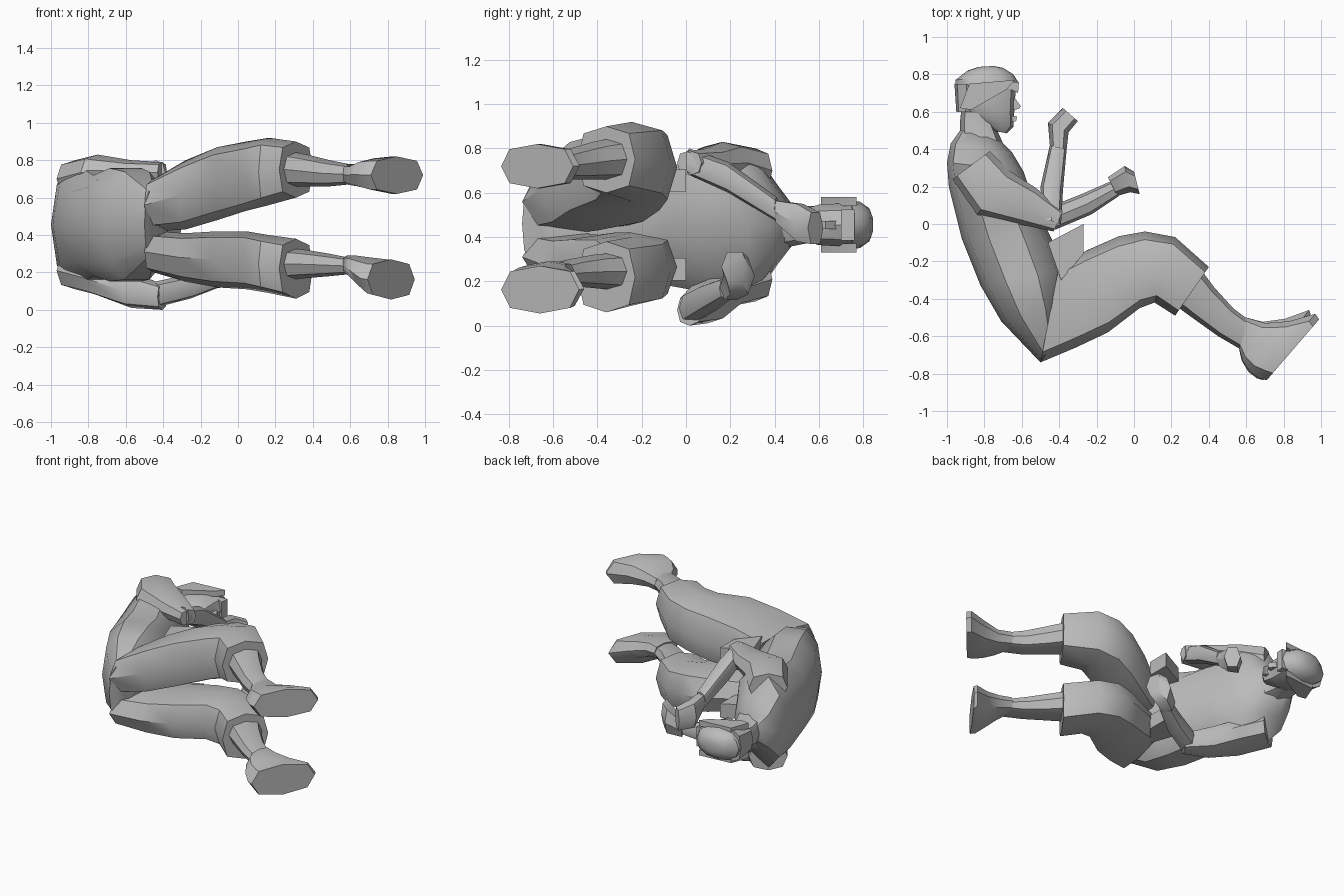
import bpy, bmesh, math
from mathutils import Vector

old = bpy.data.objects.get("Cube")
if old:
    bpy.data.objects.remove(old, do_unlink=True)

grey = bpy.data.materials.new("plain grey")
grey.use_nodes = True
grey.diffuse_color = (0.5, 0.5, 0.5, 1)
grey.node_tree.nodes["Principled BSDF"].inputs["Base Color"].default_value = (0.5, 0.5, 0.5, 1)
MID = 0.455  # height of the body's own plane of symmetry


def finish(name, bm, angle=38):
    bmesh.ops.recalc_face_normals(bm, faces=bm.faces)
    mesh = bpy.data.meshes.new(name)
    bm.to_mesh(mesh)
    bm.free()
    obj = bpy.data.objects.new(name, mesh)
    bpy.context.collection.objects.link(obj)
    mesh.materials.append(grey)
    bpy.ops.object.select_all(action='DESELECT')
    obj.select_set(True)
    bpy.context.view_layer.objects.active = obj
    bpy.ops.object.shade_smooth_by_angle(angle=math.radians(angle))
    return obj


def loft(name, rings, n=8, power=2.5, angle=38):
    """Skin rings, each given as front x, y, back x, y, low z, high z."""
    bm = bmesh.new()
    loops = []
    for fx, fy, bx, by, z0, z1 in rings:
        front, back = Vector((fx, fy, 0)), Vector((bx, by, 0))
        centre, half = (front + back) / 2, (front - back) / 2
        loop = []
        for i in range(n):
            a = math.tau * i / n
            c, s = math.cos(a), math.sin(a)
            u = math.copysign(abs(c) ** (2 / power), c)
            v = math.copysign(abs(s) ** (2 / power), s)
            p = centre + half * u
            p.z = (z0 + z1) / 2 + (z1 - z0) / 2 * v
            loop.append(bm.verts.new(p))
        loops.append(loop)
    for a, b in zip(loops, loops[1:]):
        for i in range(n):
            j = (i + 1) % n
            bm.faces.new((a[i], a[j], b[j], b[i]))
    bm.faces.new(loops[0])
    bm.faces.new(loops[-1])
    return finish(name, bm, angle)


def plate(name, outline, z0, z1):
    """Prism with an outline in x, y."""
    bm = bmesh.new()
    low = [bm.verts.new((x, y, z0)) for x, y in outline]
    high = [bm.verts.new((x, y, z1)) for x, y in outline]
    bm.faces.new(low)
    bm.faces.new(high)
    for i in range(len(low)):
        j = (i + 1) % len(low)
        bm.faces.new((low[i], low[j], high[j], high[i]))
    return finish(name, bm, 25)


# Torso in a loose shirt, from collar to seat
loft("torso", [
    (-0.73, 0.46, -0.93, 0.50, 0.37, 0.54),
    (-0.65, 0.38, -0.98, 0.43, 0.27, 0.64),
    (-0.59, 0.28, -1.00, 0.33, 0.12, 0.79),
    (-0.53, 0.10, -0.99, 0.20, 0.13, 0.78),
    (-0.44, -0.08, -0.92, -0.08, 0.17, 0.73),
    (-0.38, -0.25, -0.82, -0.33, 0.14, 0.77),
    (-0.37, -0.42, -0.71, -0.52, 0.15, 0.75),
    (-0.42, -0.62, -0.50, -0.74, 0.28, 0.64)], n=10)
# Folded shirt hem standing up at the lap
for side in (-1, 1):
    z = MID + side * 0.20
    plate("shirt_hem_fold", [(-0.46, -0.10), (-0.39, -0.30), (-0.27, -0.16), (-0.27, 0.0)],
          z - 0.05, z + 0.05)

# Trouser legs, bare shins and feet share one side outline
thigh = [(-0.40, -0.22, -0.50, -0.74), (-0.25, -0.14, -0.31, -0.66),
         (-0.08, -0.065, -0.14, -0.58), (0.06, -0.04, 0.03, -0.45),
         (0.22, -0.07, 0.11, -0.42), (0.40, -0.23, 0.22, -0.49)]
shin = [(0.34, -0.22, 0.20, -0.42), (0.43, -0.34, 0.31, -0.50),
        (0.53, -0.45, 0.45, -0.60), (0.61, -0.51, 0.57, -0.67)]
foot = [(0.60, -0.50, 0.56, -0.66), (0.70, -0.53, 0.58, -0.73),
        (0.83, -0.52, 0.62, -0.79), (0.97, -0.48, 0.67, -0.825),
        (0.99, -0.51, 0.71, -0.835)]
legs = {
    "left": (0.0,
             [(0.42, 0.70), (0.43, 0.80), (0.48, 0.87), (0.53, 0.90), (0.56, 0.92), (0.60, 0.90)],
             [(0.66, 0.85), (0.66, 0.83), (0.66, 0.80), (0.67, 0.78)],
             [(0.67, 0.78), (0.66, 0.78), (0.64, 0.81), (0.62, 0.82), (0.62, 0.82)]),
    "right": (-0.045,
              [(0.20, 0.42), (0.15, 0.41), (0.12, 0.42), (0.11, 0.42), (0.09, 0.40), (0.06, 0.38)],
              [(0.16, 0.33), (0.17, 0.32), (0.18, 0.30), (0.19, 0.28)],
              [(0.19, 0.29), (0.17, 0.29), (0.12, 0.28), (0.065, 0.27), (0.055, 0.27)]),
}
for side, (shift, tz, sz, fz) in legs.items():
    loft(side + "_trouser_leg", [o + z for o, z in zip(thigh, tz)], power=2.9)
    loft(side + "_shin", [o + z for o, z in zip(shin, sz)])
    moved = []
    for i, (o, z) in enumerate(zip(foot, fz)):
        dx = shift * i / 4
        moved.append((o[0] + dx, o[1] - dx * 0.6, o[2] + dx * 0.4, o[3]) + z)
    loft(side + "_foot", moved, power=2.6)

# Sleeves from shoulder to elbow
sleeve = [(-0.77, 0.39, -0.97, 0.24), (-0.66, 0.28, -0.84, 0.05),
          (-0.52, 0.19, -0.62, 0.0), (-0.38, 0.07, -0.43, -0.04)]
sleeve_z = {"left": [(0.60, 0.80), (0.64, 0.83), (0.66, 0.80), (0.68, 0.79)],
            "right": [(0.11, 0.31), (0.08, 0.27), (0.01, 0.20), (0.0, 0.14)]}
for side, zs in sleeve_z.items():
    loft(side + "_sleeve", [o + z for o, z in zip(sleeve, zs)])

# Left forearm is raised across the chest, right forearm reaches forward
loft("left_forearm", [
    (-0.39, 0.0, -0.49, 0.03, 0.68, 0.80),
    (-0.38, 0.18, -0.50, 0.20, 0.60, 0.74),
    (-0.36, 0.40, -0.45, 0.42, 0.47, 0.58)])
loft("left_hand", [
    (-0.36, 0.40, -0.45, 0.42, 0.46, 0.57),
    (-0.35, 0.49, -0.46, 0.54, 0.37, 0.56),
    (-0.30, 0.55, -0.38, 0.62, 0.36, 0.52)], n=6)
loft("right_forearm", [
    (-0.48, 0.08, -0.42, -0.03, 0.01, 0.15),
    (-0.28, 0.16, -0.23, 0.05, 0.06, 0.19),
    (-0.12, 0.23, -0.08, 0.15, 0.12, 0.22)])
loft("right_hand", [
    (-0.14, 0.25, -0.09, 0.15, 0.11, 0.23),
    (-0.05, 0.31, -0.02, 0.17, 0.13, 0.32),
    (0.0, 0.28, 0.03, 0.16, 0.19, 0.34)], n=6)

# Neck and head
loft("neck", [
    (-0.70, 0.43, -0.93, 0.44, 0.35, 0.56),
    (-0.74, 0.52, -0.93, 0.55, 0.37, 0.54),
    (-0.75, 0.62, -0.92, 0.64, 0.37, 0.54)])
loft("head", [
    (-0.68, 0.485, -0.76, 0.50, 0.41, 0.50),
    (-0.645, 0.52, -0.85, 0.56, 0.38, 0.53),
    (-0.64, 0.60, -0.92, 0.60, 0.36, 0.55),
    (-0.635, 0.68, -0.94, 0.68, 0.355, 0.555),
    (-0.63, 0.76, -0.95, 0.75, 0.355, 0.555)], n=10)
# Nose, lips and brow
plate("nose", [(-0.65, 0.69), (-0.605, 0.63), (-0.615, 0.615), (-0.65, 0.61)], MID - 0.018, MID + 0.018)
plate("lips", [(-0.66, 0.58), (-0.625, 0.575), (-0.63, 0.55), (-0.66, 0.545)], MID - 0.03, MID + 0.03)
plate("brow", [(-0.68, 0.76), (-0.615, 0.76), (-0.62, 0.70), (-0.68, 0.73)], MID - 0.07, MID + 0.07)
# Snug cap with a hanging back and side flaps
loft("cap", [
    (-0.62, 0.76, -0.955, 0.70, 0.345, 0.565),
    (-0.645, 0.80, -0.955, 0.77, 0.35, 0.56),
    (-0.70, 0.835, -0.89, 0.82, 0.38, 0.53),
    (-0.75, 0.845, -0.83, 0.84, 0.42, 0.49)], n=12, power=2.2)
loft("cap_back", [
    (-0.85, 0.60, -0.95, 0.60, 0.37, 0.54),
    (-0.83, 0.74, -0.96, 0.75, 0.345, 0.565)])
for side in (-1, 1):
    z = MID + side * 0.105
    plate("cap_side_flap", [(-0.88, 0.75), (-0.64, 0.77), (-0.68, 0.72), (-0.87, 0.61), (-0.93, 0.62)],
          z - 0.02, z + 0.02)
